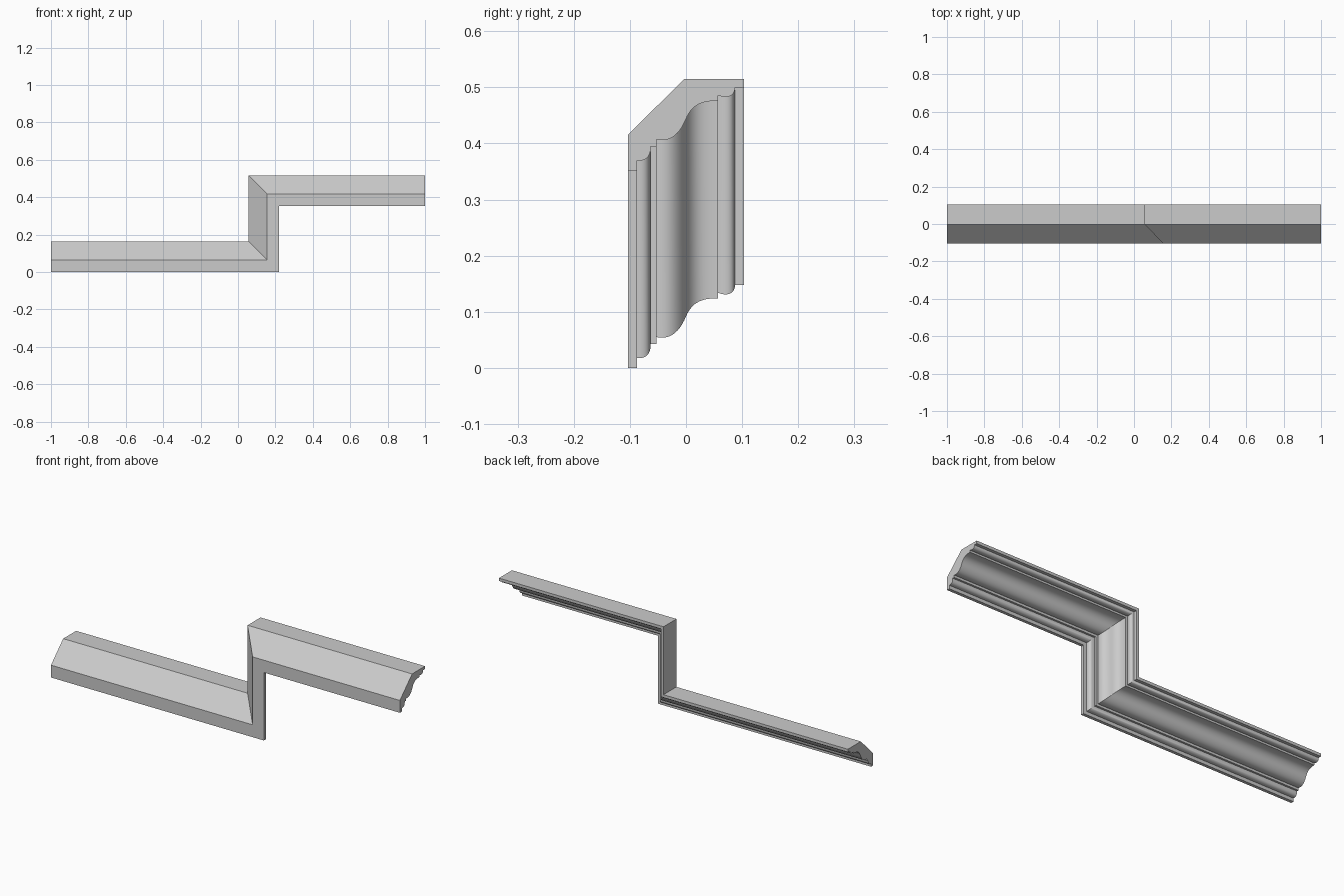
import bpy, bmesh, math
from mathutils import Vector
from mathutils.geometry import interpolate_bezier

if "Cube" in bpy.data.objects:
    bpy.data.objects.remove(bpy.data.objects["Cube"])


def bez(a, b, c, d, n):
    pts = interpolate_bezier(*[Vector((p[0], p[1], 0)) for p in (a, b, c, d)], n + 1)
    return [(p.x, p.y) for p in pts]


# Crown moulding cross-section as (y, height): plain back, then decorated underside
profile = [(0.103, 0.148), (0.103, 0.163), (-0.003, 0.163), (-0.103, 0.064), (-0.103, 0.002 - 0.002),
           (-0.087, 0.0)]
# lower quarter-round bead and fillet
profile += bez((-0.087, 0.0175), (-0.071, 0.0165), (-0.064, 0.024), (-0.063, 0.039), 8)
profile += [(-0.063, 0.043), (-0.053, 0.043)]
# large S-curve
profile += bez((-0.053, 0.055), (-0.030, 0.050), (-0.012, 0.062), (0.0, 0.092), 14)
profile += bez((0.0, 0.092), (0.012, 0.119), (0.030, 0.124), (0.057, 0.124), 14)[1:]
# upper quarter-round bead
profile += bez((0.057, 0.134), (0.069, 0.129), (0.084, 0.129), (0.087, 0.144), 8)
profile += [(0.087, 0.148)]

# Mitred step path: low run, riser, high run
RISER_X, RISE = 0.22, 0.352
stations = [lambda h: (-1.0, h),
            lambda h: (RISER_X - h, h),
            lambda h: (RISER_X - h, RISE + h),
            lambda h: (1.0, RISE + h)]

bm = bmesh.new()
rings = []
for place in stations:
    ring = []
    for y, h in profile:
        x, z = place(h)
        ring.append(bm.verts.new((x, y, z)))
    rings.append(ring)
n = len(profile)
for a, b in zip(rings, rings[1:]):
    for i in range(n):
        j = (i + 1) % n
        bm.faces.new((a[i], a[j], b[j], b[i]))

# End caps
bm.faces.new(rings[0])
bm.faces.new(rings[-1])
bmesh.ops.recalc_face_normals(bm, faces=bm.faces)

mesh = bpy.data.meshes.new("stepped_crown_moulding")
bm.to_mesh(mesh)
bm.free()
obj = bpy.data.objects.new("stepped_crown_moulding", mesh)
bpy.context.collection.objects.link(obj)
bpy.context.view_layer.objects.active = obj
obj.select_set(True)
bpy.ops.object.shade_smooth_by_angle(angle=math.radians(30))
